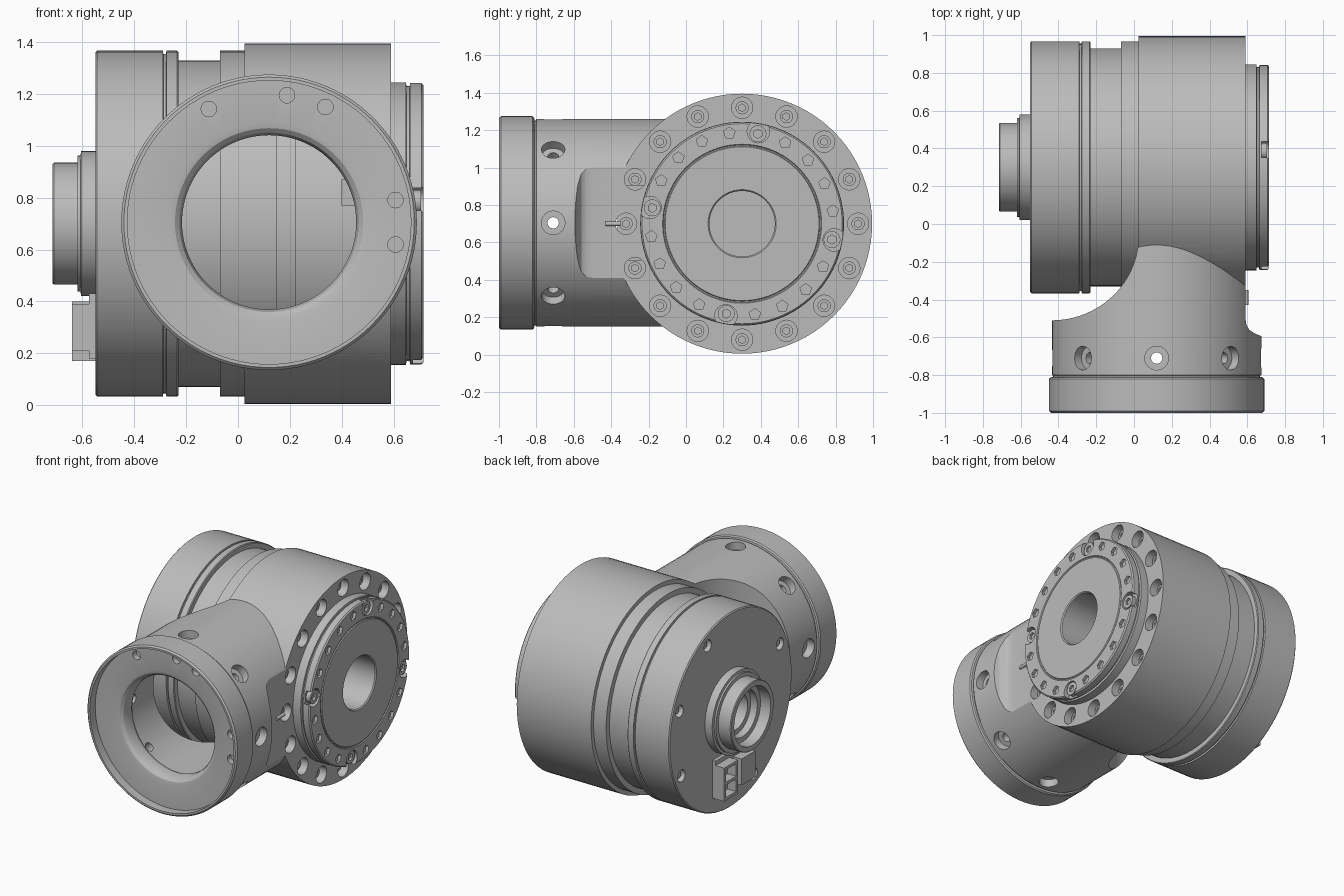
import bpy, bmesh
from math import sin, cos, pi, radians
from mathutils import Vector

if "Cube" in bpy.data.objects:
    bpy.data.objects.remove(bpy.data.objects["Cube"], do_unlink=True)

grey = bpy.data.materials.new("machined grey")
grey.use_nodes = True
grey.diffuse_color = (0.5, 0.5, 0.5, 1)
for node in grey.node_tree.nodes:
    if node.type == 'BSDF_PRINCIPLED':
        node.inputs["Base Color"].default_value = (0.5, 0.5, 0.5, 1)

SEGMENTS = 96
X, Y, Z = Vector((1, 0, 0)), Vector((0, 1, 0)), Vector((0, 0, 1))
DRUM = Vector((0, 0.3, 0.7))      # point on the drum axis (along x)
NECK = Vector((0.12, 0, 0.705))   # point on the neck axis (along y)


def finish(name, bm):
    bmesh.ops.recalc_face_normals(bm, faces=bm.faces[:])
    mesh = bpy.data.meshes.new(name)
    bm.to_mesh(mesh)
    bm.free()
    mesh.materials.append(grey)
    ob = bpy.data.objects.new(name, mesh)
    bpy.context.collection.objects.link(ob)
    return ob


def lathe(name, profile, axis, centre, ring=False):
    """Revolve (distance, radius) points; a ring profile closes on itself."""
    bm = bmesh.new()
    u = Y if axis == X else X
    loops = []
    for t, r in profile:
        angles = [2 * pi * i / SEGMENTS for i in range(SEGMENTS)]
        loops.append([bm.verts.new(centre + axis * t + u * r * cos(a) + Z * r * sin(a))
                      for a in angles])
    pairs = list(zip(loops, loops[1:]))
    if ring:
        pairs.append((loops[-1], loops[0]))
    else:
        bm.faces.new(loops[0])
        bm.faces.new(loops[-1])
    for a, b in pairs:
        for i in range(SEGMENTS):
            j = (i + 1) % SEGMENTS
            bm.faces.new((a[i], a[j], b[j], b[i]))
    return finish(name, bm)


def rods(name, items, radius, sides=24):
    """Several cylinders, each from a start point to an end point."""
    bm = bmesh.new()
    for start, end in items:
        d = end - start
        mat = d.to_track_quat('Z', 'Y').to_matrix().to_4x4()
        mat.translation = (start + end) / 2
        bmesh.ops.create_cone(bm, cap_ends=True, segments=sides, radius1=radius,
                              radius2=radius, depth=d.length, matrix=mat)
    return finish(name, bm)


def prism(name, outline, low, high):
    """Extrude an xy outline between two heights."""
    bm = bmesh.new()
    face = bm.faces.new([bm.verts.new((x, y, low)) for x, y in outline])
    top = bmesh.ops.extrude_face_region(bm, geom=[face])
    verts = [g for g in top["geom"] if isinstance(g, bmesh.types.BMVert)]
    bmesh.ops.translate(bm, verts=verts, vec=(0, 0, high - low))
    return finish(name, bm)


def box(name, x, y, z):
    return prism(name, [(x[0], y[0]), (x[1], y[0]), (x[1], y[1]), (x[0], y[1])], *z)


def combine(ob, other, operation='DIFFERENCE'):
    other.hide_render = True
    mod = ob.modifiers.new("cut", 'BOOLEAN')
    mod.operation, mod.solver, mod.object = operation, 'EXACT', other
    bpy.context.view_layer.objects.active = ob
    bpy.ops.object.modifier_apply(modifier=mod.name)
    bpy.data.objects.remove(other, do_unlink=True)


def around_drum(radius, angles, x0, x1):
    """Start and end points of rods parallel to the drum axis."""
    out = []
    for a in angles:
        p = DRUM + Y * radius * cos(radians(a)) + Z * radius * sin(radians(a))
        out.append((p + X * x0, p + X * x1))
    return out


def around_neck(r0, r1, y):
    out = []
    for i in range(8):
        d = X * cos(i * pi / 4) + Z * sin(i * pi / 4)
        out.append((NECK + Y * y + d * r0, NECK + Y * y + d * r1))
    return out


# Housing: drum joined with the neck and its end collar
housing = lathe("housing", [(0, 0.695), (0.62, 0.695)], X, DRUM)
neck = lathe("neck", [(-1, 0.56), (-0.99, 0.57), (-0.82, 0.57), (-0.812, 0.562),
                      (-0.81, 0.548), (-0.802, 0.548), (-0.8, 0.555), (0.3, 0.555)], Y, NECK)
combine(housing, neck, 'UNION')

# Curved clearance on one side of the neck, flat mounting face on the other
sweep = [(-0.435 + 0.46 * sin(a), -0.06 - 0.45 * cos(a))
         for a in [i * pi / 48 for i in range(25)]]
combine(housing, prism("clearance_cutter",
                       [(-1, -0.51)] + sweep + [(0.025, 1.2), (-1, 1.2)], -0.5, 2))
combine(housing, prism("face_cutter", [(0.59, 1.2), (0.59, -0.5), (0.595, -0.535),
                                       (0.61, -0.56), (0.64, -0.58), (0.69, -0.6),
                                       (0.9, -0.62), (0.9, 1.2)], -0.5, 2))

# Hollow neck with rounded lip, and the hollow drum
combine(housing, lathe("neck_cutter", [(-1.1, 0.547), (-0.94, 0.547), (-0.94, 0.385),
                                       (-0.935, 0.363), (-0.92, 0.346), (-0.89, 0.336),
                                       (-0.85, 0.336), (-0.82, 0.35), (-0.78, 0.42),
                                       (-0.1, 0.42)], Y, NECK))
combine(housing, lathe("drum_cutter", [(-0.1, 0.5), (0.8, 0.5)], X, DRUM))

# Bolt holes on the drum face, radial holes in the neck, holes in the collar
bolt_angles = [i * 22.5 for i in range(16)]
combine(housing, rods("bolt_cutter", around_drum(0.62, bolt_angles, 0.49, 0.7), 0.057))
combine(housing, rods("radial_cutter", around_neck(0.5, 0.7, -0.71), 0.063))
combine(housing, rods("radial_pilot_cutter", around_neck(0.3, 0.52, -0.71), 0.03))
collar = []
for a in (64, 82, 118, 10, 350):
    p = NECK + X * 0.495 * cos(radians(a)) + Z * 0.495 * sin(radians(a))
    collar.append((p - Y * 0.97, p - Y * 0.9))
combine(housing, rods("collar_cutter", collar, 0.03))
bolts = rods("housing_bolts", around_drum(0.62, bolt_angles, 0.47, 0.55), 0.035)
combine(bolts, rods("socket_cutter", around_drum(0.62, bolt_angles, 0.53, 0.6), 0.02, 6))
rods("locating_pin", [(Vector((0.593, -0.43, 0.7)), Vector((0.593, -0.35, 0.7)))], 0.012)

# Motor barrel with grooves
motor = lathe("motor_barrel", [(-0.55, 0.175), (-0.55, 0.66), (-0.543, 0.667), (-0.29, 0.667),
                               (-0.288, 0.655), (-0.278, 0.655), (-0.276, 0.667),
                               (-0.235, 0.667), (-0.23, 0.662), (-0.23, 0.63), (-0.07, 0.63),
                               (-0.07, 0.667), (0.15, 0.667), (0.15, 0.655), (0.22, 0.655),
                               (0.22, 0.667), (0.47, 0.667), (0.47, 0.175)], X, DRUM, True)
rear_angles = [20, 65, 155, 245, 335]
combine(motor, rods("rear_cutter", around_drum(0.59, rear_angles, -0.6, -0.51), 0.04))
rods("rear_screws", around_drum(0.59, rear_angles, -0.53, -0.5), 0.025, 6)
lathe("bore_plug", [(-0.2, 0.178), (-0.18, 0.178)], X, DRUM)
box("inner_connector", (0.4, 0.46), (-0.4, -0.3), (0.77, 0.87))

# Output flange with central bore, face pockets and four notched screws
flange = lathe("output_flange", [(0.45, 0.175), (0.45, 0.545), (0.648, 0.545), (0.65, 0.53),
                                 (0.662, 0.53), (0.664, 0.543), (0.707, 0.543),
                                 (0.715, 0.535), (0.715, 0.425), (0.709, 0.421),
                                 (0.709, 0.415), (0.715, 0.411), (0.715, 0.182),
                                 (0.708, 0.175)], X, DRUM, True)
screw_angles = [80, 170, 260, 350]
pocket_angles = [s + k for s in screw_angles for k in (18, 36, 54, 72)]
combine(flange, rods("pocket_cutter", around_drum(0.49, pocket_angles, 0.695, 0.8), 0.032, 5))
combine(flange, rods("notch_cutter", around_drum(0.5, screw_angles, 0.675, 0.8), 0.06))
screws = rods("flange_screws", around_drum(0.488, screw_angles, 0.66, 0.705), 0.045)
combine(screws, rods("screw_cutter", around_drum(0.488, screw_angles, 0.69, 0.8), 0.024, 6))

# Rear hub tube
lathe("rear_hub", [(-0.5, 0.125), (-0.5, 0.28), (-0.605, 0.28), (-0.608, 0.262),
                   (-0.62, 0.262), (-0.62, 0.235), (-0.71, 0.235), (-0.715, 0.23),
                   (-0.715, 0.198), (-0.64, 0.195), (-0.64, 0.16), (-0.59, 0.16),
                   (-0.59, 0.125)], X, DRUM, True)

# Cable connectors under the hub
socket = box("cable_socket", (-0.64, -0.54), (0.35, 0.5), (0.17, 0.4))
for low in (0.19, 0.295):
    combine(socket, box("socket_opening_cutter", (-0.7, -0.57), (0.37, 0.48), (low, low + 0.085)))
box("cable_plug", (-0.64, -0.54), (0.16, 0.31), (0.21, 0.39))
box("connector_base", (-0.575, -0.54), (0.16, 0.5), (0.18, 0.43))

# Smooth round surfaces, sharp machined edges
for ob in list(bpy.context.scene.objects):
    ob.select_set(ob.type == 'MESH')
    if ob.type == 'MESH':
        bpy.context.view_layer.objects.active = ob
bpy.ops.object.shade_smooth_by_angle(angle=radians(25))
